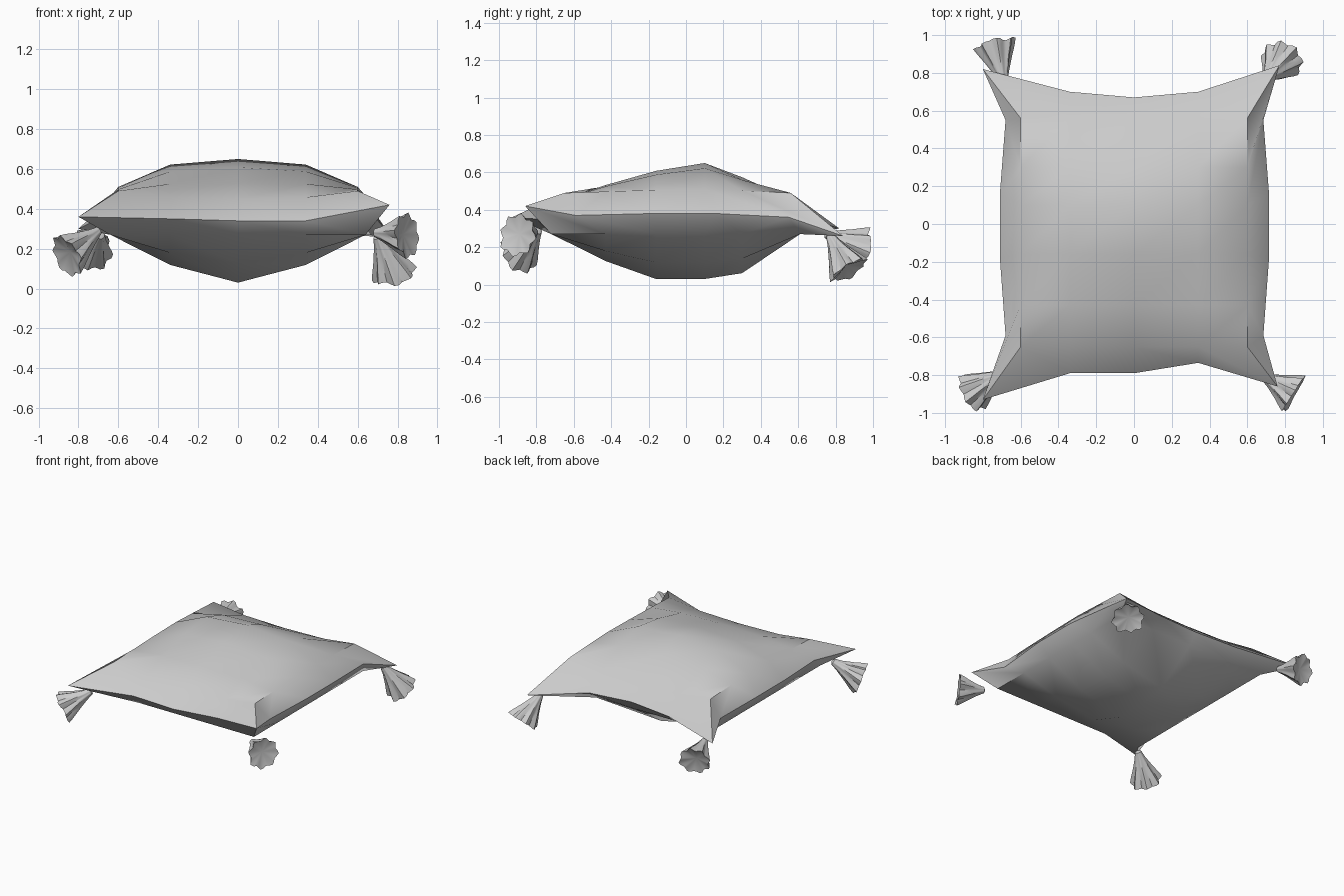
import bpy, bmesh, math, random
from mathutils import Vector

if "Cube" in bpy.data.objects:
    bpy.data.objects.remove(bpy.data.objects["Cube"])

random.seed(4)


def finish(name, bm, angle):
    bmesh.ops.recalc_face_normals(bm, faces=bm.faces[:])
    me = bpy.data.meshes.new(name)
    bm.to_mesh(me)
    bm.free()
    ob = bpy.data.objects.new(name, me)
    bpy.context.collection.objects.link(ob)
    bpy.ops.object.select_all(action='DESELECT')
    ob.select_set(True)
    bpy.context.view_layer.objects.active = ob
    bpy.ops.object.shade_smooth_by_angle(angle=math.radians(angle))
    return ob


def sheet(bm, xs, ys, height):
    """Grid of quads, returns its vertices as rows."""
    rows = [[bm.verts.new((x, y, height(i, j))) for i, x in enumerate(xs)]
            for j, y in enumerate(ys)]
    for a, b in zip(rows, rows[1:]):
        for i in range(len(xs) - 1):
            bm.faces.new((a[i], a[i + 1], b[i + 1], b[i]))
    return rows


def border(rows):
    """Vertices around the sheet, counter-clockwise from the front left."""
    return (rows[0][:-1] + [r[-1] for r in rows[:-1]]
            + rows[-1][:0:-1] + [r[0] for r in rows[:0:-1]])


# Cushion: bulging top and bottom sheets joined through a rim with pulled corners
bm = bmesh.new()
top_x, top_y = [0, .8, 1, .8, 0], [0, .38, .78, 1, .6, 0]
bot_x, bot_y = [0, .63, 1, .63, 0], [0, .6, 1, 1, .87, 0]


def top_z(i, j):
    if j in (0, 5):
        return .49 - .04 * top_x[i]
    side = .49 + .02 * top_y[j]
    mid = .46 + .19 * top_y[j]
    return side + (mid - side) * top_x[i]


top = sheet(bm, [-.6, -.34, 0, .34, .6], [-.65, -.43, -.16, .1, .3, .56], top_z)
bottom = sheet(bm, [-.64, -.34, 0, .34, .64], [-.72, -.43, -.16, .1, .3, .61],
               lambda i, j: .27 - .24 * bot_x[i] * bot_y[j])

front = [(-.8, -.93, .36), (-.34, -.79, .35), (0, -.79, .34), (.34, -.735, .34)]
right = [(.76, -.86, .42), (.685, -.59, .37), (.715, -.18, .38), (.715, .16, .38), (.685, .55, .36)]
back = [(.77, .84, .26), (.34, .70, .34), (0, .67, .35), (-.34, .70, .34)]
left = [(-.8, .82, .30), (-.68, .55, .36), (-.71, .16, .38), (-.71, -.18, .38), (-.68, -.59, .37)]
rim = [bm.verts.new(p) for p in front + right + back + left]

for a, b in ((border(top), rim), (rim, border(bottom))):
    for k in range(len(rim)):
        n = (k + 1) % len(rim)
        bm.faces.new((a[k], a[n], b[n], b[k]))
finish("cushion", bm, 50)


# Tassels: fluted, flaring cones with a ragged, hollowed end
def tassel(name, start, end, lobes=8, steps=32):
    start, end = Vector(start), Vector(end)
    axis = end - start
    turn = axis.to_track_quat('Z', 'Y')
    length = axis.length
    phase = random.uniform(0, 6.28)
    ragged = [random.uniform(-.018, .018) for _ in range(lobes)]
    bm = bmesh.new()
    rings = []
    for t, r, amp in ((0, .022, 0), (.25, .038, .08), (.6, .068, .10), (.85, .092, .11), (1.02, .106, .11)):
        ring = []
        for k in range(steps):
            a = 2 * math.pi * k / steps
            f = k * lobes / steps
            i = int(f)
            jag = ragged[i] + (ragged[(i + 1) % lobes] - ragged[i]) * (f - i)
            rad = r * (1 + amp * math.cos(lobes * a + phase)) + jag * .4 * t
            z = length * t + jag * t * t
            ring.append(bm.verts.new(start + turn @ Vector((rad * math.cos(a), rad * math.sin(a), z))))
        rings.append(ring)
    tip = bm.verts.new(start + turn @ Vector((0, 0, -.01)))
    hollow = bm.verts.new(start + turn @ Vector((0, 0, length * .88)))
    for k in range(steps):
        n = (k + 1) % steps
        for a, b in zip(rings, rings[1:]):
            bm.faces.new((a[k], a[n], b[n], b[k]))
        bm.faces.new((tip, rings[0][n], rings[0][k]))
        bm.faces.new((hollow, rings[-1][k], rings[-1][n]))
    finish(name, bm, 40)


tassel("tassel_front_left", (-.70, -.79, .29), (-.86, -.895, .17))
tassel("tassel_front_right", (.69, -.81, .28), (.845, -.90, .27))
tassel("tassel_back_right", (.70, .77, .26), (.78, .87, .08))
tassel("tassel_back_left", (-.69, .75, .27), (-.74, .945, .20))
